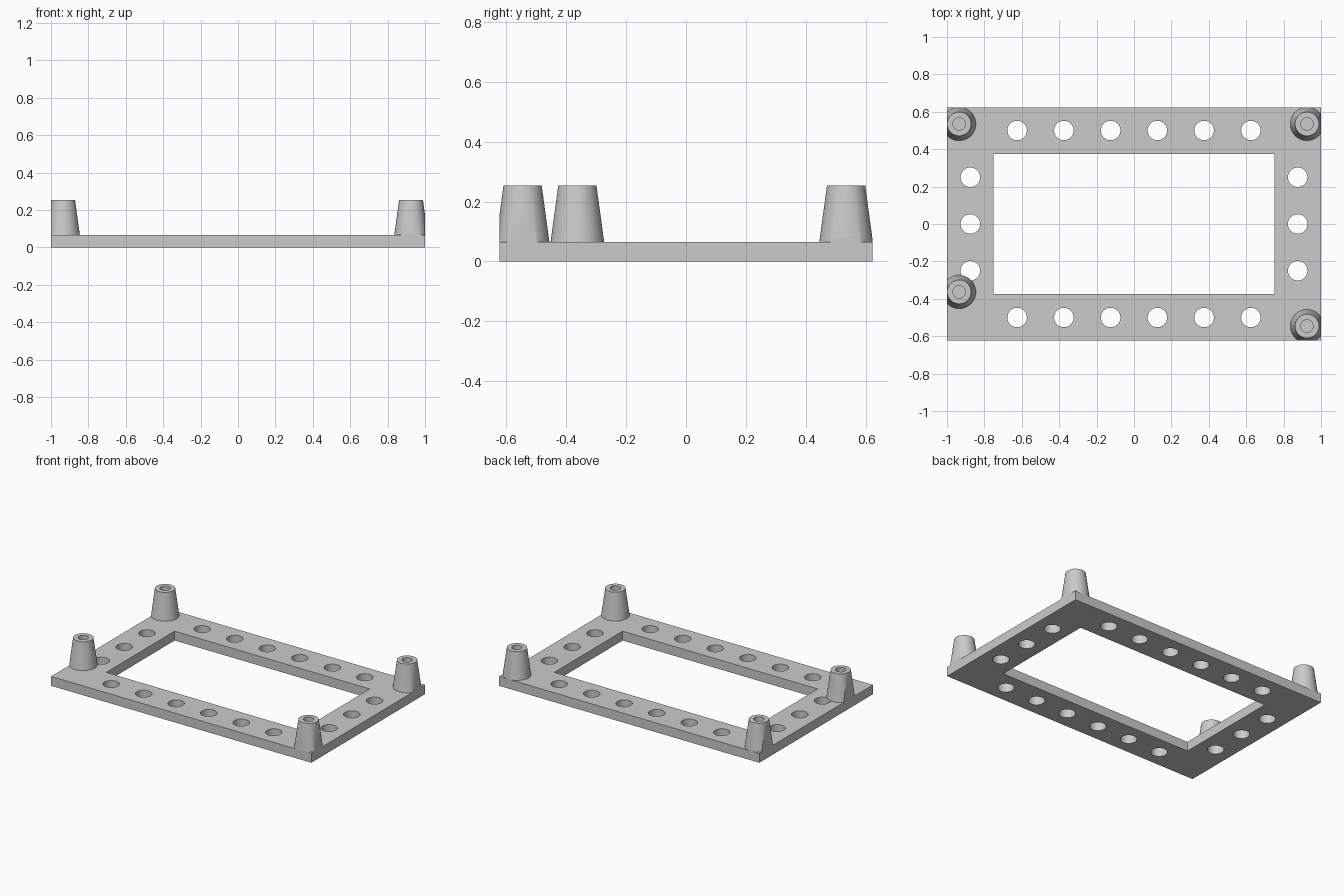
import bpy
import math

if "Cube" in bpy.data.objects:
    bpy.data.objects.remove(bpy.data.objects["Cube"], do_unlink=True)

HALF_X, HALF_Y = 1.0, 0.6235
PLATE_TOP, POST_TOP = 0.065, 0.253

grey = bpy.data.materials.new("light grey plastic")
grey.use_nodes = True
grey.diffuse_color = (0.6, 0.6, 0.6, 1)
grey.node_tree.nodes["Principled BSDF"].inputs["Base Color"].default_value = (0.6, 0.6, 0.6, 1)


def box(name, hx, hy, z0, z1):
    bpy.ops.mesh.primitive_cube_add(size=2, location=(0, 0, (z0 + z1) / 2))
    ob = bpy.context.object
    ob.name = name
    ob.scale = (hx, hy, (z1 - z0) / 2)
    bpy.ops.object.transform_apply(location=True, rotation=False, scale=True)
    return ob


def cone(name, x, y, r0, r1, z0, z1):
    bpy.ops.mesh.primitive_cone_add(vertices=48, radius1=r0, radius2=r1, depth=z1 - z0,
                                    location=(x, y, (z0 + z1) / 2))
    ob = bpy.context.object
    ob.name = name
    return ob


def boolean(ob, cutter, operation):
    mod = ob.modifiers.new("cut", 'BOOLEAN')
    mod.object, mod.operation, mod.solver = cutter, operation, 'EXACT'
    bpy.context.view_layer.objects.active = ob
    bpy.ops.object.modifier_apply(modifier=mod.name)
    bpy.data.objects.remove(cutter, do_unlink=True)


def finish(ob):
    ob.data.materials.clear()
    ob.data.materials.append(grey)
    bpy.ops.object.select_all(action='DESELECT')
    ob.select_set(True)
    bpy.context.view_layer.objects.active = ob
    bpy.ops.object.shade_smooth_by_angle(angle=math.radians(30))


# Rectangular frame with a central window
frame = box("base_frame", HALF_X, HALF_Y, 0, PLATE_TOP)
boolean(frame, box("window_cutter", 0.75, 0.375, -0.1, 0.2), 'DIFFERENCE')

# Round mounting holes along all four rails
holes = [(x, side * 0.5) for side in (-1, 1) for x in (-0.625, -0.375, -0.125, 0.125, 0.375, 0.625)]
holes += [(side * 0.875, y) for side in (-1, 1) for y in (-0.25, 0, 0.25)]
for x, y in holes:
    boolean(frame, cone("hole_cutter", x, y, 0.052, 0.052, -0.1, 0.2), 'DIFFERENCE')
finish(frame)

# Tapered standoff posts with screw bores, trimmed flush with the frame edge
posts = {
    "back_right_post": (-0.935, 0.535),
    "back_left_post": (0.925, 0.535),
    "front_right_post": (-0.935, -0.363),
    "front_left_post": (0.925, -0.546),
}
for name, (x, y) in posts.items():
    post = cone(name, x, y, 0.0895, 0.064, PLATE_TOP, POST_TOP)
    boolean(post, cone("bore_cutter", x, y, 0.033, 0.033, PLATE_TOP + 0.005, 0.4), 'DIFFERENCE')
    boolean(post, box("trim_box", HALF_X, HALF_Y, -0.1, 0.5), 'INTERSECT')
    finish(post)
